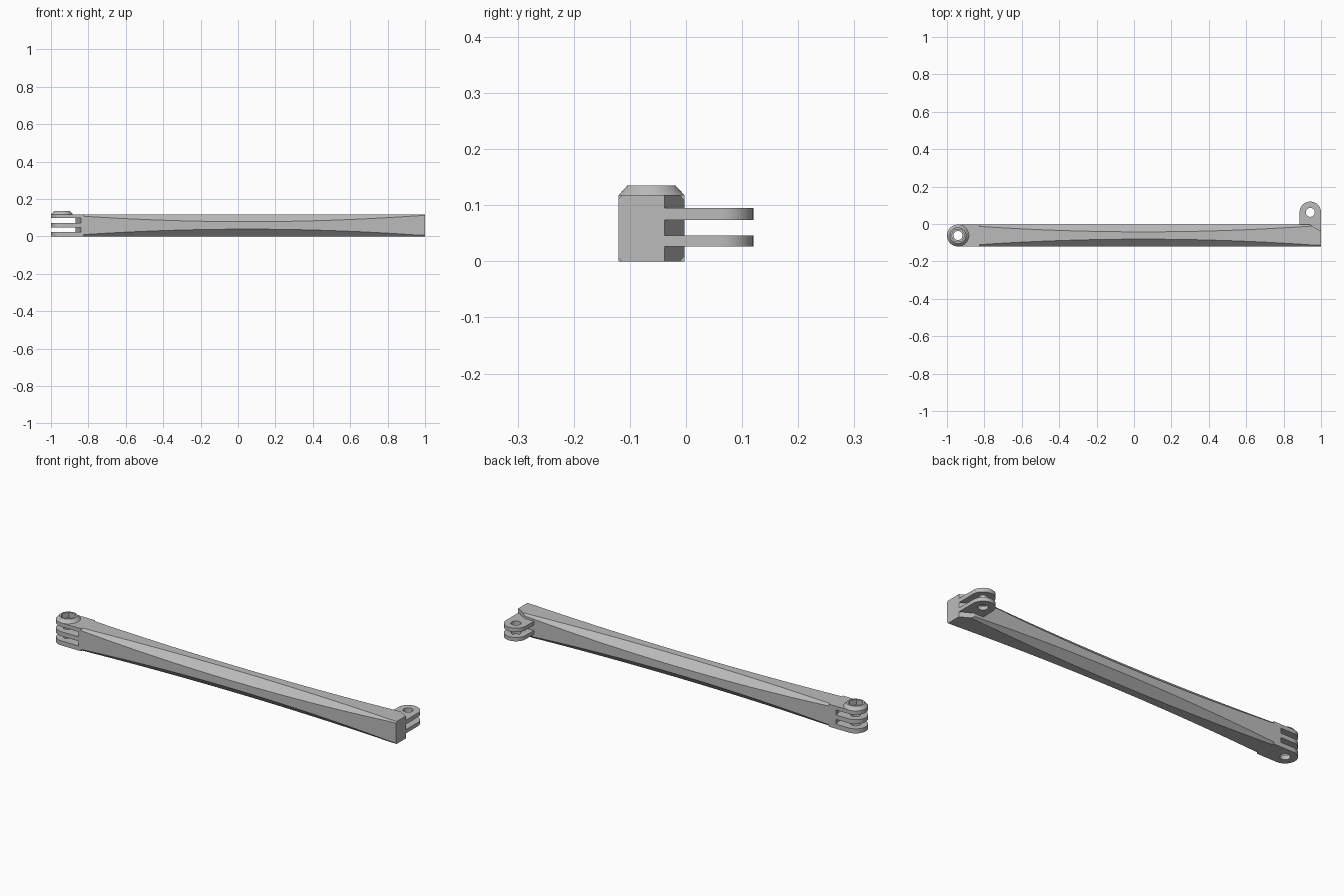
import bpy, bmesh, math
from mathutils import Vector

if "Cube" in bpy.data.objects:
    bpy.data.objects.remove(bpy.data.objects["Cube"])

N = 48
Y_MID, HALF, TOP = -0.0615, 0.0585, 0.118   # arm centre line, half width, height

grey = bpy.data.materials.new("light grey plastic")
grey.diffuse_color = (0.5, 0.5, 0.5, 1)
grey.use_nodes = True
grey.node_tree.nodes["Principled BSDF"].inputs["Base Color"].default_value = grey.diffuse_color


def finish(bm, name, angle=25):
    bmesh.ops.recalc_face_normals(bm, faces=bm.faces[:])
    me = bpy.data.meshes.new(name)
    bm.to_mesh(me)
    bm.free()
    me.materials.append(grey)
    ob = bpy.data.objects.new(name, me)
    bpy.context.collection.objects.link(ob)
    bpy.ops.object.select_all(action='DESELECT')
    ob.select_set(True)
    bpy.context.view_layer.objects.active = ob
    bpy.ops.object.shade_smooth_by_angle(angle=math.radians(angle))
    return ob


def angles():
    return [2 * math.pi * i / N for i in range(N)]


def circle(r):
    return [(r * math.cos(a), r * math.sin(a)) for a in angles()]


def hexagon(r):
    pts = []
    for a in angles():
        k = r * math.cos(math.pi / 6) / math.cos(a % (math.pi / 3) - math.pi / 6)
        pts.append((k * math.cos(a), k * math.sin(a)))
    return pts


def lug(r, length):
    # round on the -u side, square on the +u side
    pts = []
    for a in angles():
        u, v = math.cos(a), math.sin(a)
        if u > 1e-6:
            m = max(abs(u), abs(v))
            pts.append((length * u / m, r * v / m))
        else:
            pts.append((r * u, r * v))
    return pts


def ring_solid(name, rings, centre, turn=0.0):
    # closed solid with a through hole: each ring is (outline, z)
    bm = bmesh.new()
    c, s = math.cos(turn), math.sin(turn)
    loops = [[bm.verts.new((centre[0] + c * u - s * v, centre[1] + s * u + c * v, z))
              for u, v in pts] for pts, z in rings]
    for j, a in enumerate(loops):
        b = loops[(j + 1) % len(loops)]
        for i in range(N):
            k = (i + 1) % N
            bm.faces.new((a[i], a[k], b[k], b[i]))
    return finish(bm, name)


# long arm: square ends, corner bevels widening to the middle
bm = bmesh.new()
sections = []
STEPS = 40
for i in range(STEPS + 1):
    x = -0.9 + 1.9 * i / STEPS
    t = min(1, abs(x - 0.05) / 0.93)
    c = 0.006 + 0.033 * (1 - t ** 2)
    y0, y1 = Y_MID - HALF, Y_MID + HALF
    prof = [(y0 + c, 0), (y1 - c, 0), (y1, c), (y1, TOP - c),
            (y1 - c, TOP), (y0 + c, TOP), (y0, TOP - c), (y0, c)]
    sections.append([bm.verts.new((x, y, z)) for y, z in prof])
for a, b in zip(sections, sections[1:]):
    for i in range(8):
        k = (i + 1) % 8
        bm.faces.new((a[i], a[k], b[k], b[i]))
bm.faces.new(sections[0])
bm.faces.new(sections[-1])
# slanted slot wall on the left, slanted corner on the right
for co, no in (((-0.84, -0.12, 0), (-0.12, -0.03, 0)), ((1, -0.038, 0), (0.035, 0.062, 0))):
    geom = bm.verts[:] + bm.edges[:] + bm.faces[:]
    cut = bmesh.ops.bisect_plane(bm, geom=geom, plane_co=co, plane_no=Vector(no).normalized(),
                                 clear_outer=True)
    bmesh.ops.holes_fill(bm, edges=[e for e in bm.edges if e.is_boundary], sides=0)
finish(bm, "arm", 15)

# left hinge: three fingers
left = (-1 + HALF, Y_MID)
outline, hole = lug(HALF, 0.115), circle(0.024)
for name, z0, z1 in (("lower_finger", 0, 0.024), ("middle_finger", 0.049, 0.072)):
    ring_solid(name, [(outline, z0), (outline, z1), (hole, z1), (hole, z0)], left)
nut = hexagon(0.037)
ring_solid("upper_finger", [(outline, 0.098), (outline, TOP), (nut, TOP), (nut, 0.108),
                            (hole, 0.108), (hole, 0.098)], left)

# coned boss around the hexagonal nut socket
ring_solid("nut_boss", [(circle(HALF), TOP), (circle(0.043), 0.135),
                        (nut, 0.135), (nut, TOP)], left)

# right hinge: two fingers pointing back
outline = lug(0.0575, 0.12)
for name, z0, z1 in (("right_lower_finger", 0.026, 0.046), ("right_upper_finger", 0.074, 0.095)):
    ring_solid(name, [(outline, z0), (outline, z1), (hole, z1), (hole, z0)],
               (0.9425, 0.0625), -math.pi / 2)
